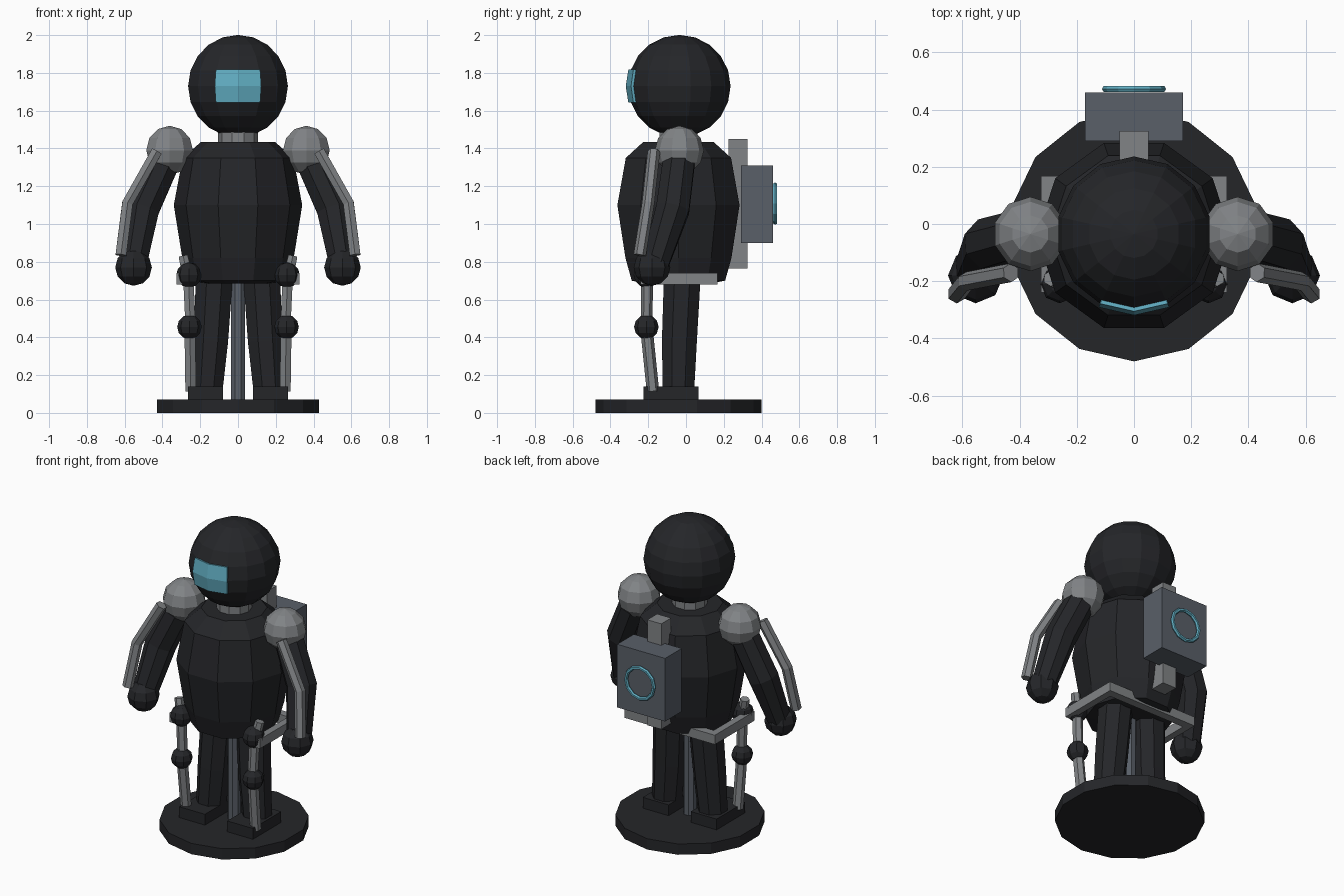
import bpy, bmesh
from math import sin, cos, pi, radians
from mathutils import Vector

if "Cube" in bpy.data.objects:
    bpy.data.objects.remove(bpy.data.objects["Cube"])

CY = -0.04  # y of the body axis


def material(name, r, g, b):
    m = bpy.data.materials.new(name)
    m.diffuse_color = (r, g, b, 1)
    m.use_nodes = True
    m.node_tree.nodes["Principled BSDF"].inputs["Base Color"].default_value = m.diffuse_color
    return m


DARK = material("dark_suit", 0.018, 0.019, 0.022)
METAL = material("metal", 0.22, 0.23, 0.24)
SLATE = material("slate", 0.1, 0.115, 0.14)
TEAL = material("teal", 0.12, 0.42, 0.54)


def finish(name, bm, mat):
    bmesh.ops.remove_doubles(bm, verts=bm.verts, dist=1e-5)
    bmesh.ops.recalc_face_normals(bm, faces=bm.faces)
    me = bpy.data.meshes.new(name)
    bm.to_mesh(me)
    bm.free()
    me.materials.append(mat)
    ob = bpy.data.objects.new(name, me)
    bpy.context.collection.objects.link(ob)
    return ob


def skin(name, rings, mat, caps=True):
    bm = bmesh.new()
    rows = [[bm.verts.new(p) for p in ring] for ring in rings]
    n = len(rows[0])
    for a, b in zip(rows, rows[1:]):
        for i in range(n):
            j = (i + 1) % n
            bm.faces.new((a[i], a[j], b[j], b[i]))
    if caps:
        bm.faces.new(rows[0])
        bm.faces.new(rows[-1])
    return finish(name, bm, mat)


def lathe(name, center, profile, n, mat, phase=-pi / 2, caps=True):
    cx, cy, cz = center
    rings = [[(cx + r * cos(phase + 2 * pi * i / n), cy + r * sin(phase + 2 * pi * i / n), cz + z)
              for i in range(n)] for r, z in profile]
    return skin(name, rings, mat, caps)


def ball(name, center, r, n, rows, mat):
    prof = [(r * sin(pi * k / rows), -r * cos(pi * k / rows)) for k in range(rows + 1)]
    return lathe(name, center, prof, n, mat, caps=False)


def tube(name, points, radii, n, mat):
    pts = [Vector(p) for p in points]
    rings = []
    for k, p in enumerate(pts):
        t = (pts[min(k + 1, len(pts) - 1)] - pts[max(k - 1, 0)]).normalized()
        u = Vector((0, 1, 0)).cross(t).normalized()
        v = t.cross(u)
        rings.append([p + radii[k] * (u * cos(2 * pi * (i + .5) / n) + v * sin(2 * pi * (i + .5) / n))
                      for i in range(n)])
    return skin(name, rings, mat)


def box(name, lo, hi, mat):
    bm = bmesh.new()
    bmesh.ops.create_cube(bm, size=1)
    for v in bm.verts:
        v.co = [(a + b) / 2 + c * (b - a) for a, b, c in zip(lo, hi, v.co)]
    return finish(name, bm, mat)


# Base, support post, torso, neck, head
lathe("base", (0, CY, 0), [(0.44, 0), (0.44, 0.07)], 14, DARK)
lathe("support_post", (0, CY, 0), [(0.04, 0.06), (0.04, 0.72)], 8, SLATE, phase=pi / 8)
lathe("torso", (0, CY, 0), [(0.18, 0.685), (0.26, 0.7), (0.295, 0.82), (0.34, 1.1),
                            (0.293, 1.35), (0.195, 1.435)], 10, DARK, phase=0)
lathe("neck", (0, CY, 0), [(0.105, 1.41), (0.105, 1.52)], 10, METAL, phase=0)
HEAD = (0, -0.035, 1.73)
ball("head", HEAD, 0.271, 14, 10, DARK)

# Visor: thickened patch that follows the head facets
bm = bmesh.new()
grid = []
for lat in (-18, 0, 18):
    row = []
    for az in (-25.7, 0, 25.7):
        a, b, r = radians(az), radians(lat), 0.284
        row.append(bm.verts.new((r * sin(a) * cos(b), HEAD[1] - r * cos(a) * cos(b), HEAD[2] + r * sin(b))))
    grid.append(row)
for i in range(2):
    for j in range(2):
        bm.faces.new((grid[i][j], grid[i][j + 1], grid[i + 1][j + 1], grid[i + 1][j]))
visor = finish("visor", bm, TEAL)
mod = visor.modifiers.new("thickness", 'SOLIDIFY')
mod.thickness = 0.03
mod.offset = -1 if visor.data.polygons[0].normal.y < 0 else 1

# Limbs and exoskeleton, one set per side
for s, side in ((1, "left"), (-1, "right")):
    def P(x, y, z):
        return (s * x, y, z)

    def part(n):
        return side + "_" + n

    ball(part("shoulder"), P(0.362, -0.035, 1.39), 0.13, 10, 6, METAL)
    tube(part("arm"), [P(0.365, -0.03, 1.39), P(0.505, -0.07, 1.08), P(0.555, -0.165, 0.78)],
         (0.09, 0.095, 0.075), 8, DARK)
    ball(part("hand"), P(0.553, -0.18, 0.77), 0.097, 8, 6, DARK)
    tube(part("arm_rail"), [P(0.43, -0.17, 1.385), P(0.585, -0.2, 1.11), P(0.62, -0.245, 0.835)],
         (0.033, 0.033, 0.033), 6, METAL)
    tube(part("leg"), [P(0.125, -0.02, 0.72), P(0.145, -0.035, 0.38), P(0.165, -0.04, 0.12)],
         (0.105, 0.1, 0.09), 8, DARK)
    x0, x1 = sorted((s * 0.08, s * 0.265))
    box(part("foot"), (x0, -0.225, 0.065), (x1, 0.065, 0.14), DARK)
    ball(part("hip_joint"), P(0.26, -0.21, 0.73), 0.067, 8, 6, DARK)
    ball(part("knee_joint"), P(0.257, -0.21, 0.455), 0.065, 8, 6, DARK)
    tube(part("upper_strut"), [P(0.29, -0.19, 0.83), P(0.262, -0.205, 0.7), P(0.252, -0.21, 0.455)],
         (0.028, 0.032, 0.03), 6, METAL)
    tube(part("lower_strut"), [P(0.255, -0.21, 0.455), P(0.25, -0.175, 0.115)],
         (0.033, 0.033), 6, METAL)
    x0, x1 = sorted((s * 0.28, s * 0.325))
    box(part("hip_bar"), (x0, -0.24, 0.68), (x1, 0.168, 0.74), METAL)

# Rear crossbar of the hip frame
box("hip_crossbar", (-0.28, 0.115, 0.68), (0.28, 0.168, 0.74), METAL)

# Backpack with spine and glowing ring
box("spine", (-0.05, 0.225, 0.765), (0.05, 0.325, 1.45), METAL)
box("backpack", (-0.172, 0.29, 0.9), (0.172, 0.46, 1.31), SLATE)
bpy.ops.mesh.primitive_torus_add(major_segments=12, minor_segments=6, major_radius=0.1,
                                 minor_radius=0.012, location=(0, 0.472, 1.108),
                                 rotation=(pi / 2, 0, 0))
ring = bpy.context.object
ring.name = "backpack_ring"
ring.data.materials.append(TEAL)
for p in ring.data.polygons:
    p.use_smooth = False
